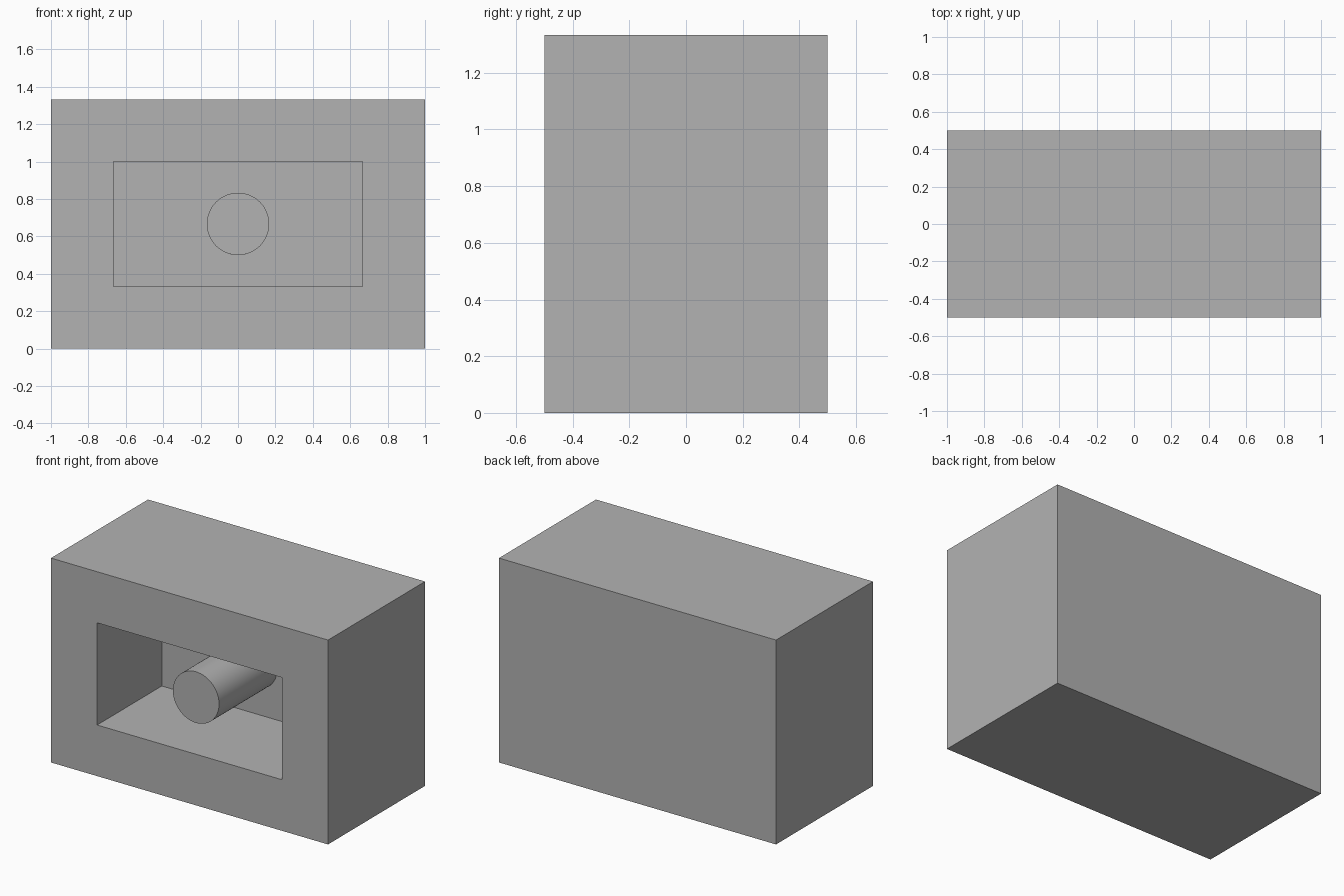
import bpy
import bmesh
from mathutils import Matrix, Vector

if "Cube" in bpy.data.objects:
    bpy.data.objects.remove(bpy.data.objects["Cube"], do_unlink=True)

WIDTH, DEPTH, HEIGHT = 2.0, 1.0, 4 / 3
FRONT = -DEPTH / 2
WALL = 1 / 3                 # frame thickness around the opening
POCKET_DEPTH = 2 / 3
PIN_RADIUS = 1 / 6
PIN_RECESS = 0.067           # distance of the pin tip behind the front face

grey = bpy.data.materials.new("grey")
grey.use_nodes = True
colour = (0.448, 0.448, 0.448, 1)
grey.diffuse_color = colour
grey.node_tree.nodes["Principled BSDF"].inputs["Base Color"].default_value = colour


def add_object(name, bm):
    mesh = bpy.data.meshes.new(name)
    bm.to_mesh(mesh)
    bm.free()
    mesh.materials.append(grey)
    obj = bpy.data.objects.new(name, mesh)
    bpy.context.collection.objects.link(obj)
    return obj


# Housing: a block whose front face is inset and pushed back into a pocket
bm = bmesh.new()
bmesh.ops.create_cube(bm, size=1, matrix=Matrix.Translation((0, 0, HEIGHT / 2))
                      @ Matrix.Diagonal((WIDTH, DEPTH, HEIGHT, 1)))
bm.normal_update()
front = min(bm.faces, key=lambda f: f.calc_center_median().y)
bmesh.ops.inset_individual(bm, faces=[front], thickness=WALL, use_even_offset=True)
pushed = bmesh.ops.extrude_discrete_faces(bm, faces=[front])["faces"][0]
bmesh.ops.translate(bm, verts=pushed.verts, vec=Vector((0, POCKET_DEPTH, 0)))
add_object("housing", bm)

# Pin: a round post standing on the back wall of the pocket
pin_length = POCKET_DEPTH - PIN_RECESS
pin_middle = FRONT + PIN_RECESS + pin_length / 2
bm = bmesh.new()
bmesh.ops.create_cone(bm, cap_ends=True, segments=64, radius1=PIN_RADIUS,
                      radius2=PIN_RADIUS, depth=pin_length,
                      matrix=Matrix.Translation((0, pin_middle, HEIGHT / 2))
                      @ Matrix.Rotation(1.5707963, 4, "X"))
pin = add_object("pin", bm)
bpy.ops.object.select_all(action="DESELECT")
pin.select_set(True)
bpy.context.view_layer.objects.active = pin
bpy.ops.object.shade_smooth_by_angle()
